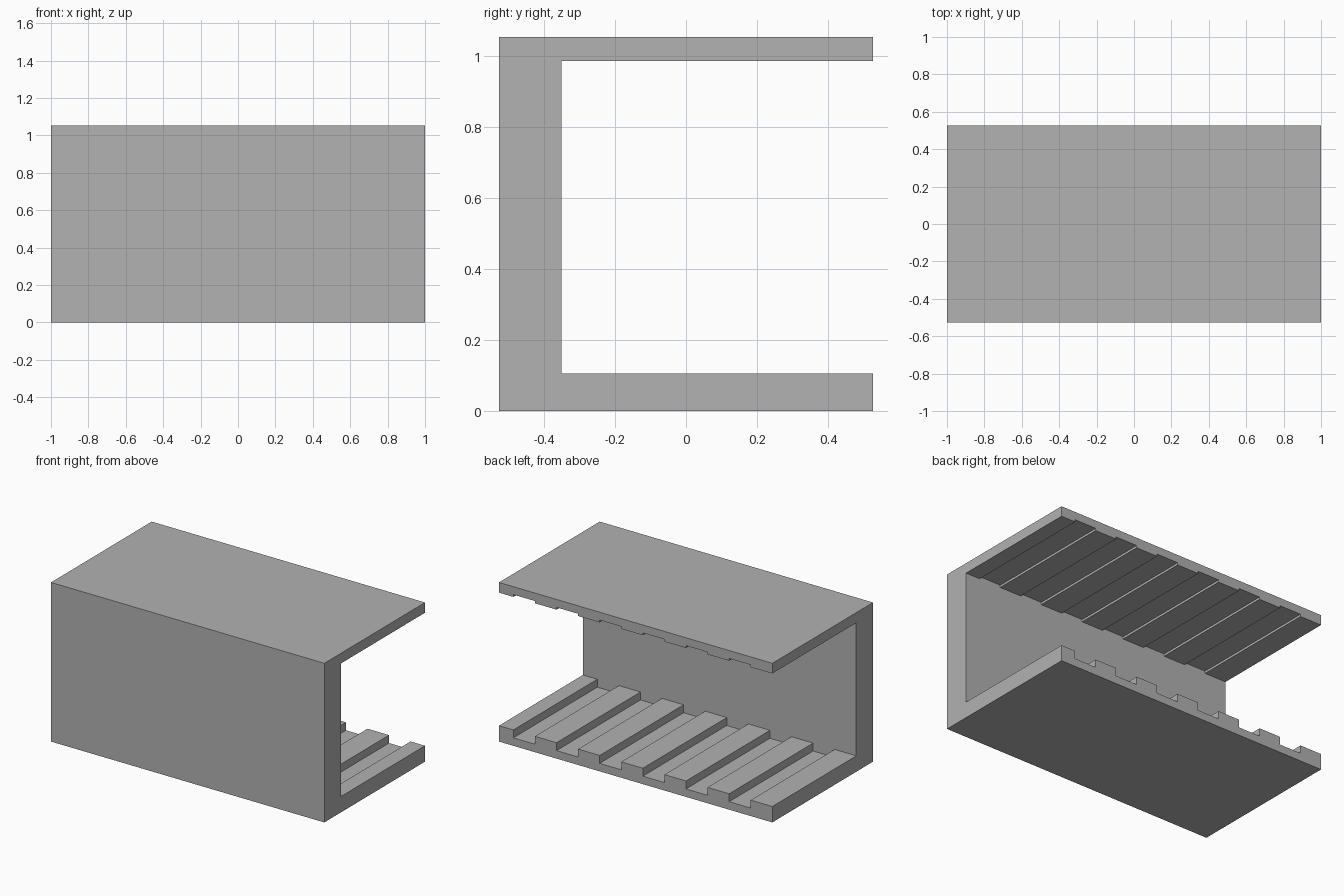
import bpy, bmesh

if "Cube" in bpy.data.objects:
    bpy.data.objects.remove(bpy.data.objects["Cube"])

U = 2 / 19                      # module: 19 long, 10 deep, 10 high
H = 10 * U
Y0, Y1 = -5 * U, 5 * U
WALL_Y = -0.351                 # inner face of the wall
FLOOR_HI, FLOOR_LO = U, 0.5 * U         # rib tops and groove bottoms
CEIL_LO, CEIL_HI = 0.985, H - 0.5 * U   # rib undersides and groove tops
STEP = 1.5 * U                  # width of each rib and each groove

grey = bpy.data.materials.new("plain_grey")
grey.diffuse_color = (0.445, 0.445, 0.445, 1)
grey.use_nodes = True
grey.node_tree.nodes["Principled BSDF"].inputs["Base Color"].default_value = grey.diffuse_color


def extrude_y(name, pts, y0, y1):
    """Extrude an (x, z) outline from y0 to y1."""
    bm = bmesh.new()
    face = bm.faces.new([bm.verts.new((x, y0, z)) for x, z in pts])
    ext = bmesh.ops.extrude_face_region(bm, geom=[face])
    verts = [g for g in ext["geom"] if isinstance(g, bmesh.types.BMVert)]
    bmesh.ops.translate(bm, verts=verts, vec=(0, y1 - y0, 0))
    bmesh.ops.recalc_face_normals(bm, faces=bm.faces)
    me = bpy.data.meshes.new(name)
    bm.to_mesh(me)
    bm.free()
    me.materials.append(grey)
    ob = bpy.data.objects.new(name, me)
    bpy.context.collection.objects.link(ob)
    return ob


def ribbed_line(rib_z, groove_z):
    """Square-wave line along x, starting with a rib at the left end."""
    pts = [(-1.2, rib_z)]
    for i in range(1, 13):
        x = -1 + i * STEP
        a, b = (rib_z, groove_z) if i % 2 else (groove_z, rib_z)
        pts += [(x, a), (x, b)]
    return pts + [(1.2, rib_z)]


# Solid block
shell = extrude_y("ribbed_channel", [(-1, 0), (1, 0), (1, H), (-1, H)], Y0, Y1)

# Cavity with a ribbed floor and a shallowly ribbed ceiling
outline = ribbed_line(FLOOR_HI, FLOOR_LO) + ribbed_line(CEIL_LO, CEIL_HI)[::-1]
cutter = extrude_y("cavity_cutter", outline, WALL_Y, Y1 + 0.3)
cutter.hide_render = True

cut = shell.modifiers.new("cavity", 'BOOLEAN')
cut.operation = 'DIFFERENCE'
cut.solver = 'EXACT'
cut.object = cutter
bpy.context.view_layer.objects.active = shell
bpy.ops.object.modifier_apply(modifier=cut.name)
bpy.data.objects.remove(cutter)
